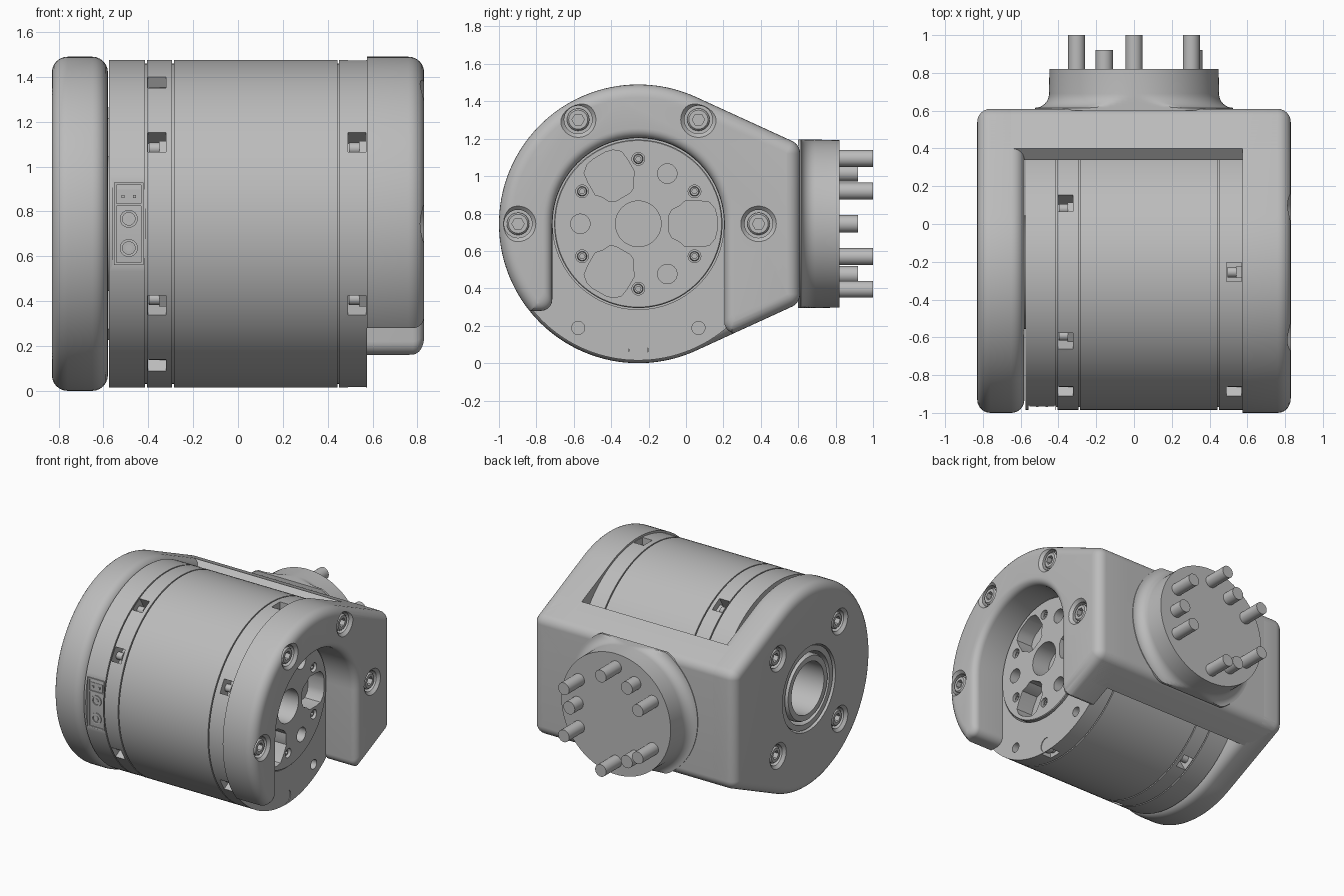
import bpy, bmesh
from math import sin, cos, pi, atan2, acos, hypot, radians
from mathutils import Matrix, Vector

if "Cube" in bpy.data.objects:
    bpy.data.objects.remove(bpy.data.objects["Cube"], do_unlink=True)

grey = bpy.data.materials.new("machined_grey")
grey.use_nodes = True
grey.diffuse_color = (0.5, 0.5, 0.5, 1)
grey.node_tree.nodes["Principled BSDF"].inputs["Base Color"].default_value = (0.5, 0.5, 0.5, 1)

CY, CZ = -0.255, 0.745          # motor axis
R, CORNER = 0.745, 0.075        # housing radius, rear corner radius
REAR, HALF = 0.61, 0.45         # rear face, half height of rear block


def finish(name, bm):
    bmesh.ops.recalc_face_normals(bm, faces=bm.faces)
    mesh = bpy.data.meshes.new(name)
    bm.to_mesh(mesh)
    bm.free()
    mesh.materials.append(grey)
    ob = bpy.data.objects.new(name, mesh)
    bpy.context.collection.objects.link(ob)
    return ob


def loft(name, rings, closed=False):
    """Skin rings of equal length; cap the ends unless the rings close up."""
    bm = bmesh.new()
    rows = [[bm.verts.new(p) for p in ring] for ring in rings]
    n = len(rows[0])
    for a, b in zip(rows, rows[1:] + (rows[:1] if closed else [])):
        for i in range(n):
            bm.faces.new((a[i], a[(i + 1) % n], b[(i + 1) % n], b[i]))
    if not closed:
        bm.faces.new(rows[0])
        bm.faces.new(rows[-1])
    return finish(name, bm)


def circle(x, r, y=CY, z=CZ, n=32):
    return [(x, y + r * cos(2 * pi * i / n), z + r * sin(2 * pi * i / n)) for i in range(n)]


def lathe(name, profile, y=CY, z=CZ, n=32, closed=False):
    return loft(name, [circle(x, r, y, z, n) for x, r in profile], closed)


def rod(name, x0, x1, r, y, z, n=24):
    return lathe(name, [(x0, r), (x1, r)], y, z, n)


def box(name, centre, size, turn=0):
    """Box placed relative to the motor axis, turned about it."""
    bm = bmesh.new()
    m = Matrix.Translation((0, CY, CZ)) @ Matrix.Rotation(turn, 4, 'X') @ Matrix.Translation(centre)
    bmesh.ops.create_cube(bm, size=1, matrix=m @ Matrix.Diagonal((*size, 1)))
    return finish(name, bm)


def polar(r, degrees):
    return CY + r * cos(radians(degrees)), CZ + r * sin(radians(degrees))


def cut(target, cutters):
    """Subtract the cutters, then remove them."""
    bpy.ops.object.select_all(action='DESELECT')
    for c in cutters:
        c.select_set(True)
    bpy.context.view_layer.objects.active = cutters[0]
    if len(cutters) > 1:
        bpy.ops.object.join()
    tool = cutters[0]
    tool.hide_render = True
    mod = target.modifiers.new("cut", 'BOOLEAN')
    mod.object, mod.operation, mod.solver = tool, 'DIFFERENCE', 'EXACT'
    bpy.context.view_layer.objects.active = target
    bpy.ops.object.modifier_apply(modifier=mod.name)
    bpy.data.objects.remove(tool, do_unlink=True)


# Housing outline: one large circle and two corner circles wrapped together
dy, dz = REAR - CORNER - CY, HALF - CORNER
ALPHA = atan2(dz, dy) + acos((R - CORNER) / hypot(dy, dz))


def corner_arc(inset=0, n=10):
    r, pts = CORNER - inset, []
    for sign in (-1, 1):
        for i in range(n + 1):
            t = ALPHA * (i / n if sign > 0 else i / n - 1)
            pts.append((CY + dy + r * cos(t), CZ + sign * dz + r * sin(t)))
    return pts


def outline(x, inset=0, n=90):
    pts = corner_arc(inset)
    for i in range(n + 1):
        t = ALPHA + (2 * pi - 2 * ALPHA) * i / n
        pts.append((CY + (R - inset) * cos(t), CZ + (R - inset) * sin(t)))
    return [(x, y, z) for y, z in pts]


def rounding(x, r, direction, steps=6):
    """Outline layers for a rounded rim that ends at x."""
    return [outline(x - direction * r * (1 - sin(a)), r * (1 - cos(a)))
            for a in (pi / 2 * i / steps for i in range(steps + 1))]


left_rim = rounding(-0.83, 0.07, -1)
side_plate = loft("side_plate", left_rim[::-1] + rounding(-0.58, 0.07, 1))
fork_plate = loft("fork_plate", [outline(0.575)] + rounding(0.83, 0.07, 1))

# Rear bridge joining the plates, with chamfered inner edges
half_at = (R - cos(ALPHA) * (0.40 - CY)) / sin(ALPHA)
bridge = corner_arc() + [(0.40, CZ + half_at), (0.34, CZ + half_at - 0.05),
                         (0.34, CZ - half_at + 0.05), (0.40, CZ - half_at)]
loft("bridge", [[(x, y, z) for y, z in bridge] for x in (-0.76, 0.76)])


# Open fork slot, flared at the outer face
def slot(x, o):
    pts = [polar(0.46 + o, 180 * i / 40) for i in range(41)]
    arc = [pi / 2 * i / 6 for i in range(7)]
    pts += [(-0.775 - o + 0.06 * cos(a), 0.34 + o - 0.06 * sin(a)) for a in arc]
    pts += [(-1.2, 0.28 + o), (-1.2, -0.2), (0.3, -0.2)]
    pts += [(0.265 + o - 0.06 * sin(a), 0.22 + o - 0.06 * cos(a)) for a in arc]
    return [(x, y, z) for y, z in pts]


flare = [(0.83 - 0.05 * (1 - sin(a)), 0.05 * (1 - cos(a))) for a in (pi / 2 * i / 6 for i in range(7))]
cut(fork_plate, [loft("slot", [slot(x, o) for x, o in [(0.5, 0)] + flare + [(0.9, 0.05)]])])


# Socket-head screws sunk into counterbores
def screw(name, x, y, z, out, r=0.06):
    n = 24
    hexagon = [0.55 * r * cos(pi / 6) / cos((2 * pi * i / n) % (pi / 3) - pi / 6) for i in range(n)]

    def hexring(px):
        return [(px, y + h * cos(2 * pi * i / n), z + h * sin(2 * pi * i / n)) for i, h in enumerate(hexagon)]
    loft(name, [circle(x - out * 0.06, r, y, z, n), circle(x - out * 0.01, r, y, z, n),
                circle(x, r * 0.85, y, z, n), hexring(x), hexring(x - out * 0.035)])


fork_spots = [polar(0.643, a) for a in (0, 60, 120, 180)]
side_spots = [polar(0.51, a) for a in (45, 135, 225, 315)]
cut(fork_plate, [lathe("bore", [(0.77, 0.075), (0.81, 0.075), (0.835, 0.1), (0.9, 0.1)], y, z) for y, z in fork_spots])
cut(side_plate, [lathe("bore", [(-0.77, 0.075), (-0.81, 0.075), (-0.835, 0.1), (-0.9, 0.1)], y, z) for y, z in side_spots]
    + [lathe("bore", [(-0.9, 0.31), (-0.5, 0.31)], n=64)])
for y, z in fork_spots:
    screw("fork_screw", 0.81, y, z, 1)
for y, z in side_spots:
    screw("side_screw", -0.81, y, z, -1)

# Bearing rings in the side plate
lathe("bearing_outer", [(-0.815, 0.30), (-0.815, 0.26), (-0.55, 0.26), (-0.55, 0.30)], n=64, closed=True)
lathe("bearing_inner", [(-0.80, 0.24), (-0.82, 0.23), (-0.82, 0.19), (-0.55, 0.19), (-0.55, 0.24)], n=64, closed=True)

# Motor body with seam grooves, hollow at both ends
profile = [(-0.3, 0.19), (-0.575, 0.19), (-0.575, 0.73)]
for seam in (-0.41, -0.29, 0.447):
    profile += [(seam - 0.004, 0.73), (seam - 0.004, 0.715), (seam + 0.004, 0.715), (seam + 0.004, 0.73)]
profile += [(0.575, 0.73), (0.575, 0.458), (0.42, 0.458)]
motor = lathe("motor_body", profile, n=128)

# Windows around the body, the connector flat and end-face holes
windows = [(-0.362, a) for a in (60, 120, 150, 210, 240, 300)] + [(0.53, a) for a in range(30, 360, 60)]
cutters = [box("window", (x, 0.70, 0), (0.08, 0.14, 0.10), radians(a)) for x, a in windows]
cutters.append(box("connector_flat", (-0.487, -0.78, 0), (0.145, 0.15, 0.5)))
cutters += [rod("hole", 0.52, 0.6, 0.035, *polar(0.643, a)) for a in (240, 300)]
cutters.append(rod("hole", 0.53, 0.6, 0.052, *polar(0.675, 270)))
cut(motor, cutters)
screw("end_screw", 0.565, *polar(0.675, 270), 1, 0.04)
for x, a in windows:
    y, z = polar(0.67, a)
    rod("clamp_screw", x - 0.035, x + 0.012, 0.027, y, z, 16)
    box("clamp_block", (x + 0.025, 0.65, 0), (0.03, 0.07, 0.06), radians(a))

# Output disc with its pattern of holes
disc = lathe("output_disc", [(0.42, 0.45), (0.585, 0.45), (0.59, 0.445)], n=96)
cutters = [rod("hole", 0.45, 0.7, 0.122, CY, CZ, 48)]
cutters += [rod("hole", 0.47, 0.7, 0.052, *polar(0.31, a)) for a in (60, 180, 300)]
cutters += [rod("hole", 0.54, 0.7, 0.034, *polar(0.347, a)) for a in range(30, 360, 60)]
half = [(0.165, 0.045), (0.18, 0.075), (0.22, 0.095), (0.25, 0.122), (0.33, 0.122), (0.38, 0.115), (0.41, 0.08), (0.42, 0.04)]
lobe = half + [(u, -v) for u, v in half[::-1]]
for a in (0, 2 * pi / 3, 4 * pi / 3):
    ring = [(CY + u * cos(a) - v * sin(a), CZ + u * sin(a) + v * cos(a)) for u, v in lobe]
    cutters.append(loft("lobe", [[(x, y, z) for y, z in ring] for x in (0.46, 0.7)]))
cut(disc, cutters)
for a in range(30, 360, 60):
    screw("disc_screw", 0.575, *polar(0.347, a), 1, 0.026)

# Front connector: frame, small two-pin header and two round sockets
for z, h in ((-0.178, 0.01), (0.085, 0.01), (0.178, 0.01)):
    box("connector_bar", (-0.487, -0.702, z), (0.13, 0.02, h))
for side in (-1, 1):
    box("connector_side", (-0.487 + side * 0.06, -0.702, 0), (0.01, 0.02, 0.36))
    box("header_pin", (-0.487 + side * 0.025, -0.70, 0.122), (0.014, 0.03, 0.014))
box("header", (-0.487, -0.698, 0.122), (0.10, 0.02, 0.06))
turn = Matrix.Translation((0, CY, CZ)) @ Matrix.Rotation(-pi / 2, 4, 'Z')
for z in (0.022, -0.108):
    socket = lathe("round_socket", [(0.69, 0.04), (0.712, 0.04), (0.712, 0.028), (0.69, 0.028)], 0, z, 24, True)
    pin = lathe("socket_pin", [(0.68, 0.015), (0.708, 0.015)], 0, z, 16)
    for ob in (socket, pin):
        ob.data.transform(Matrix.Translation((-0.487, 0, 0)) @ turn)

# Rear mounting boss with a flared foot, kept within the block height
foot = [(0.60, 0.525), (0.61, 0.525)]
foot += [(0.69 - 0.075 * cos(a), 0.525 - 0.075 * sin(a)) for a in (pi / 2 * i / 8 for i in range(9))]
boss = lathe("rear_boss", foot + [(0.82, 0.448)], 0, 0, 96)
pegs = [rod("long_peg", 0.80, 1.0, 0.045, 0.35 * cos(a), 0.35 * sin(a)) for a in (pi / 6 + i * pi / 3 for i in range(6))]
pegs += [rod("short_peg", 0.80, 0.92, 0.047, 0.315 * cos(a), 0.315 * sin(a)) for a in (0, 2 * pi / 3, 4 * pi / 3)]
for ob in [boss] + pegs:
    for v in ob.data.vertices:
        v.co = Vector((v.co.y, v.co.x, CZ + max(-HALF, min(HALF, v.co.z))))
    ob.data.flip_normals()

# Smooth shading with sharp edges kept
bpy.ops.object.select_all(action='DESELECT')
for ob in bpy.context.scene.objects:
    if ob.type == 'MESH':
        ob.select_set(True)
        bpy.context.view_layer.objects.active = ob
bpy.ops.object.shade_smooth_by_angle(angle=radians(30))
